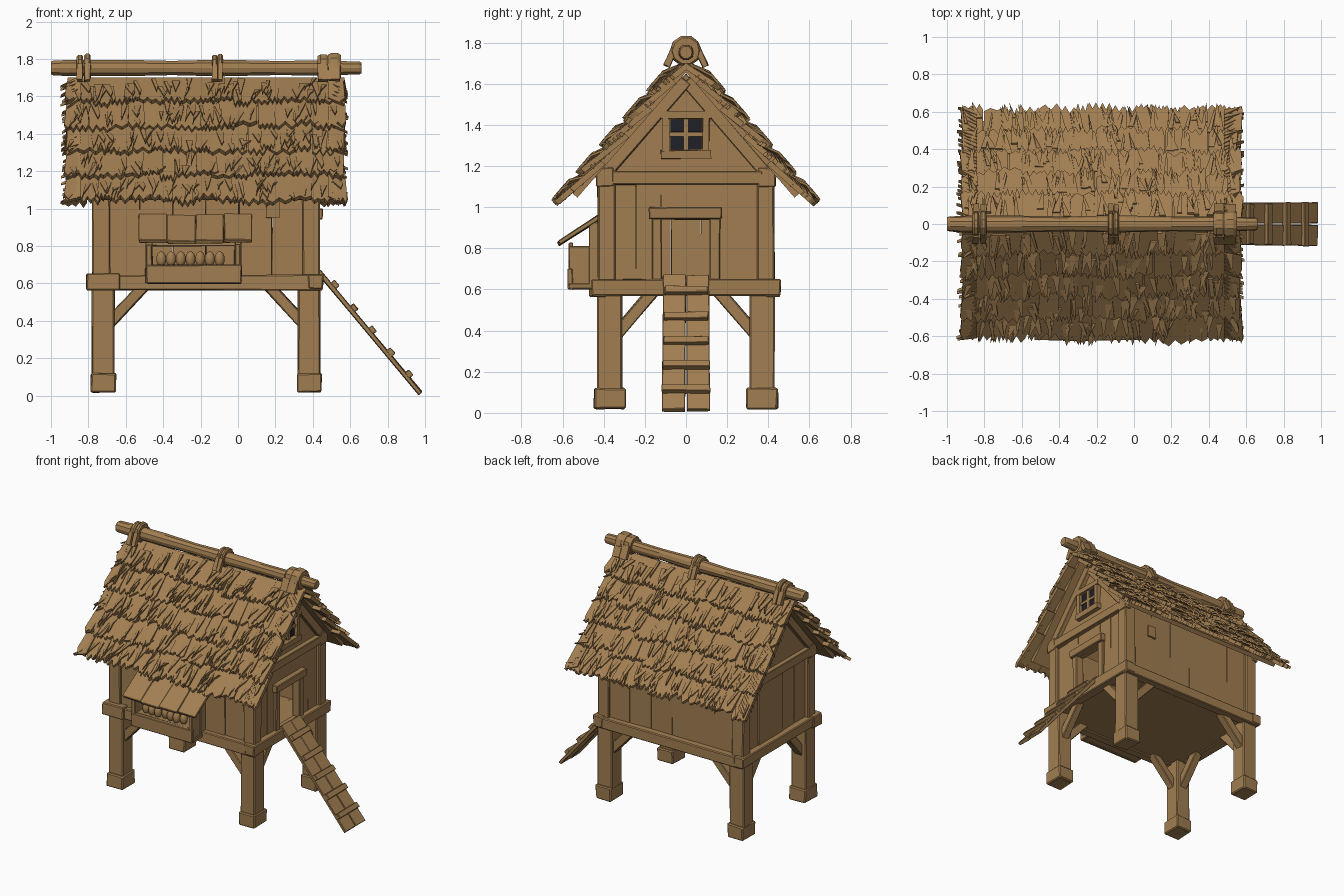
import bpy, bmesh, math, random
from mathutils import Vector, Matrix

if "Cube" in bpy.data.objects:
    bpy.data.objects.remove(bpy.data.objects["Cube"])

random.seed(7)
R = random.uniform

def material(name, col):
    m = bpy.data.materials.new(name)
    m.diffuse_color = (*col, 1)
    m.use_nodes = True
    m.node_tree.nodes["Principled BSDF"].inputs["Base Color"].default_value = m.diffuse_color
    return m

WOOD = material("warm brown wood", (0.36, 0.21, 0.083))
PANE = material("dark window pane", (0.014, 0.015, 0.02))

def finish(name, bm, mat=WOOD, bevel=0.0, smooth=False):
    bmesh.ops.recalc_face_normals(bm, faces=bm.faces)
    me = bpy.data.meshes.new(name)
    bm.to_mesh(me)
    bm.free()
    me.materials.append(mat)
    for p in me.polygons:
        p.use_smooth = smooth
    ob = bpy.data.objects.new(name, me)
    bpy.context.collection.objects.link(ob)
    if bevel:
        b = ob.modifiers.new("worn edges", 'BEVEL')
        b.width, b.segments = bevel, 1
    return ob

def box(bm, x0, x1, y0, y1, z0, z1, j=0.003):
    mat = Matrix.Translation(((x0+x1)/2, (y0+y1)/2, (z0+z1)/2)) @ Matrix.Diagonal((x1-x0, y1-y0, z1-z0, 1))
    for v in bmesh.ops.create_cube(bm, size=1, matrix=mat)['verts']:
        v.co += Vector((R(-j, j), R(-j, j), R(-j, j)))

def beam(bm, p0, p1, w, h, side):
    """Timber from p0 to p1, w wide along side, h thick."""
    p0, p1, s = Vector(p0), Vector(p1), Vector(side).normalized()
    d = (p1-p0).normalized()
    rot = Matrix((d, s, d.cross(s))).transposed().to_4x4()
    mat = Matrix.Translation((p0+p1)/2) @ rot @ Matrix.Diagonal(((p1-p0).length, w, h, 1))
    for v in bmesh.ops.create_cube(bm, size=1, matrix=mat)['verts']:
        v.co += Vector((R(-.003, .003), R(-.003, .003), R(-.003, .003)))

def prism(bm, pts, offset):
    """Closed slab from an outline of 3D points pushed by offset."""
    a = [bm.verts.new(p) for p in pts]
    b = [bm.verts.new(Vector(p)+Vector(offset)) for p in pts]
    bm.faces.new(a)
    bm.faces.new(b[::-1])
    for i in range(len(a)):
        k = (i+1) % len(a)
        bm.faces.new((a[i], b[i], b[k], a[k]))

def planks(bm, axis, p0, p1, a0, a1, z0, z1, n):
    """Row of upright boards along x or y between a0 and a1."""
    for i in range(n):
        u, v = a0+(a1-a0)*i/n, a0+(a1-a0)*(i+1)/n-0.003
        q0, q1 = p0+R(-.004, .004), p1+R(-.004, .004)
        if axis == 'x':
            box(bm, u, v, q0, q1, z0, z1, .002)
        else:
            box(bm, q0, q1, u, v, z0, z1, .002)

# Corner posts with feet, and diagonal braces
legs, braces = bmesh.new(), bmesh.new()
for x0, x1, sx in ((-.78, -.66, 1), (.32, .44, -1)):
    for sy in (-1, 1):
        ya, yb = sorted((sy*.31, sy*.43))
        box(legs, x0, x1, ya, yb, .02, .60)
        fa, fb = sorted((sy*.295, sy*.445))
        box(legs, x0-.006, x1+.006, fa, fb, .02, .12, .005)
        pa, pb = sorted((sy*.345, sy*.43))
        xo = x0 if sx > 0 else x1
        xa, xb = sorted((xo, xo+sx*.095))
        box(legs, xa, xb, pa, pb, .60, 1.14)
        xi = x1 if sx > 0 else x0
        beam(braces, (xi-sx*.03, sy*.38, .385), (xi+sx*.17, sy*.38, .60), .06, .06, (0, 1, 0))
        xm = (x0+x1)/2
        beam(braces, (xm, sy*.335, .385), (xm, sy*.15, .60), .06, .06, (1, 0, 0))
finish("corner_posts", legs, bevel=.007)
finish("leg_braces", braces, bevel=.005)

# Floor and its surrounding beams
bm = bmesh.new()
box(bm, -.76, .42, -.42, .42, .575, .62)
for s in (-1, 1):
    ya, yb = sorted((s*.385, s*.455))
    box(bm, -.79, .45, ya, yb, .565, .645)
box(bm, .375, .455, -.46, .46, .57, .65)
box(bm, -.80, -.72, -.46, .46, .57, .65)
box(bm, -.81, -.63, -.47, -.37, .565, .655)
finish("floor_and_beams", bm, bevel=.006)

# Plank walls, doorway left open on the right
bm = bmesh.new()
planks(bm, 'x', -.41, -.375, -.70, .36, .62, 1.16, 6)
planks(bm, 'x', .375, .41, -.70, .36, .62, 1.16, 6)
planks(bm, 'y', -.755, -.72, -.36, .36, .62, 1.14, 5)
planks(bm, 'y', .38, .415, -.36, -.12, .62, 1.14, 2)
planks(bm, 'y', .38, .415, .12, .36, .62, 1.14, 2)
box(bm, .38, .415, -.122, .122, .94, 1.14)
box(bm, .15, .22, -.425, -.40, .95, 1.04)
box(bm, .15, .22, .40, .425, .95, 1.04)
finish("plank_walls", bm)

# Gable ends with tie beam and rafters
bm = bmesh.new()
for x, o in ((.375, 1), (-.755, -1)):
    prism(bm, [(x, -.42, 1.10), (x, .42, 1.10), (x, .42, 1.17), (x, 0, 1.65), (x, -.42, 1.17)], (.035, 0, 0))
    xo = .415 if o > 0 else -.76
    xa, xb = sorted((xo-o*.02, xo+o*.03))
    box(bm, xa, xb, -.37, .37, 1.11, 1.175)
    for s in (-1, 1):
        beam(bm, (xo, s*.42, 1.13), (xo, 0, 1.615), .05, .06, (1, 0, 0))
        ya, yb = sorted((s*.35, s*.435))
        box(bm, xa, xb, ya, yb, 1.10, 1.19)
finish("gable_ends", bm, bevel=.004)

# Door frame
bm = bmesh.new()
for s in (-1, 1):
    ya, yb = sorted((s*.115, s*.165))
    box(bm, .37, .435, ya, yb, .64, .945)
box(bm, .37, .455, -.18, .175, .94, 1.0)
finish("door_frame", bm, bevel=.005)

# Gable window with four panes
bm = bmesh.new()
for s in (-1, 1):
    ya, yb = sorted((s*.08, s*.115))
    box(bm, .40, .44, ya, yb, 1.25, 1.45)
box(bm, .40, .445, -.122, .122, 1.235, 1.275)
box(bm, .40, .445, -.122, .122, 1.43, 1.465)
box(bm, .40, .43, -.012, .012, 1.27, 1.44, .001)
box(bm, .40, .43, -.085, .085, 1.343, 1.363, .001)
finish("window_frame", bm)
bm = bmesh.new()
for y in (-.044, .044):
    for z in (1.312, 1.395):
        box(bm, .411, .419, y-.032, y+.032, z-.031, z+.031, 0)
finish("window_panes", bm, PANE)

# Nest box with slanted lid and eggs
bm = bmesh.new()
box(bm, -.49, .02, -.57, -.40, .60, .63)
box(bm, -.49, .02, -.575, -.55, .60, .70)
for x in (-.49, -.015):
    box(bm, x, x+.03, -.57, -.40, .60, .81)
    box(bm, x-.004, x+.034, -.47, -.41, .60, .93)
box(bm, -.46, -.01, -.57, -.55, .80, .825)
finish("nest_box", bm, bevel=.004)
bm = bmesh.new()
for i in range(4):
    x, k = -.455+i*.152, R(-.008, .008)
    beam(bm, (x, -.405, .965+k), (x, -.615+k, .825+k), .15, .022, (1, 0, 0))
finish("nest_box_lid", bm, bevel=.003)
bm = bmesh.new()
box(bm, -.465, -.01, -.555, -.41, .63, .70)
finish("nest_bedding", bm)
bm = bmesh.new()
for i in range(7):
    mat = Matrix.Translation((-.41+i*.052, -.515+R(-.015, .015), .73)) @ Matrix.Diagonal((.027, .027, .042, 1))
    bmesh.ops.create_uvsphere(bm, u_segments=12, v_segments=8, radius=1, matrix=mat)
finish("eggs", bm, smooth=True)

# Entry ramp with cleats
bm = bmesh.new()
top, low = Vector((.43, 0, .665)), Vector((.975, 0, .012))
d = (low-top).normalized()
up = Vector((-d.z, 0, d.x))
for y in (-.055, .055):
    beam(bm, top+Vector((0, y, 0)), low+Vector((0, y*1.1, 0)), .112, .025, (0, 1, 0))
for t in (.13, .32, .5, .68, .86):
    c = top.lerp(low, t)+up*.02
    beam(bm, c-d*.02, c+d*.02, .205+.035*t, .03, (0, 1, 0))
finish("entry_ramp", bm, bevel=.003)

# Thatched roof: solid deck, ragged clumps and loose straw
CA, SA = .655, .755
def roof(side, x, s, n):
    return Vector((x, side*(s*CA+n*SA), 1.70-s*SA+n*CA))

deck, thatch = bmesh.new(), bmesh.new()
for side in (-1, 1):
    nrm = Vector((0, side*SA, CA))
    prism(deck, [roof(side, x, s, 0) for x, s in ((-.86, 0), (.5, 0), (.5, .84), (-.86, .84))], -nrm*.03)
    for row in range(5):
        end = .20+.175*row
        x = -.91
        while x < .53:                       # broad clumps with toothed ends
            w = min(R(.06, .13), .57-x)
            s1, s0, lift = end+R(-.02, .02), max(end-.27, .0), R(.035, .055)
            skew, teeth = R(-.015, .015), random.randint(2, 4)
            out = [(x, s0), (x+w, s0)]
            for k in range(2*teeth+1):
                f = 1-k/(2*teeth)
                out.append((x-.008+(w+.016)*f+skew, s1+(R(-.035, -.01) if k % 2 == 0 else R(0, .02))))
            prism(thatch, [roof(side, px, ps, lift*(ps-s0)/(s1-s0)) for px, ps in out], -nrm*.028)
            x += w
        for k in range(46):                  # thin straw blades
            x = R(-.90, .54)
            s1, L, w = end+R(-.07, .03), R(.08, .15), R(.008, .022)
            s0, skew = max(s1-L, .01), R(-.04, .03)
            n0 = .045*max(0, (s0-end+.27)/.27)+.002
            prism(thatch, [roof(side, x-w, s0, n0), roof(side, x+w, s0, n0),
                           roof(side, x+w*.6+skew, s1-.03, .062), roof(side, x+skew, s1, .060)], -nrm*.012)
        for xe, o in ((-.89, -1), (.53, 1)):  # tufts poking past the gable edges
            for k in range(7):
                s0 = end-.19+k*.025
                n0, w = .01+.03*k/7, R(.012, .022)
                prism(thatch, [roof(side, xe-o*.05, max(s0-w, 0), n0+.01), roof(side, xe-o*.05, s0+w, n0+.01),
                               roof(side, xe+o*R(.02, .06), s0+R(.04, .08), n0)], -nrm*.02)
finish("roof_deck", deck)
finish("roof_thatch", thatch)

# Ridge log with bindings
def lathe(bm, prof, z, sides=10):
    rings = [[bm.verts.new((x, r*math.cos(2*math.pi*k/sides)*R(.95, 1.05), z+r*math.sin(2*math.pi*k/sides)))
              for k in range(sides)] for x, r in prof]
    for a, b in zip(rings, rings[1:]):
        for k in range(sides):
            bm.faces.new((a[k], a[(k+1) % sides], b[(k+1) % sides], b[k]))
    bm.faces.new(rings[0])
    bm.faces.new(rings[-1])

bm = bmesh.new()
lathe(bm, [(-1, .036), (-.985, .042), (-.9, .045), (-.6, .046), (-.35, .04), (-.1, .047), (.2, .04),
           (.45, .042), (.65, .036), (.66, .03)], 1.752)
finish("ridge_log", bm)
bm = bmesh.new()
for x, w, r in ((-.845, .035, .066), (-.805, .035, .072), (-.125, .03, .066), (-.095, .03, .07),
                (.455, .06, .068), (.515, .07, .076)):
    lathe(bm, [(x-w/2, r*.85), (x-w/4, r), (x+w/4, r), (x+w/2, r*.85)], 1.76)
    for s in (-1, 1):                         # binding tails over the thatch
        beam(bm, (x, s*.055, 1.77), (x, s*.095, 1.685), w*.9, .03, (1, 0, 0))
finish("ridge_bindings", bm)
